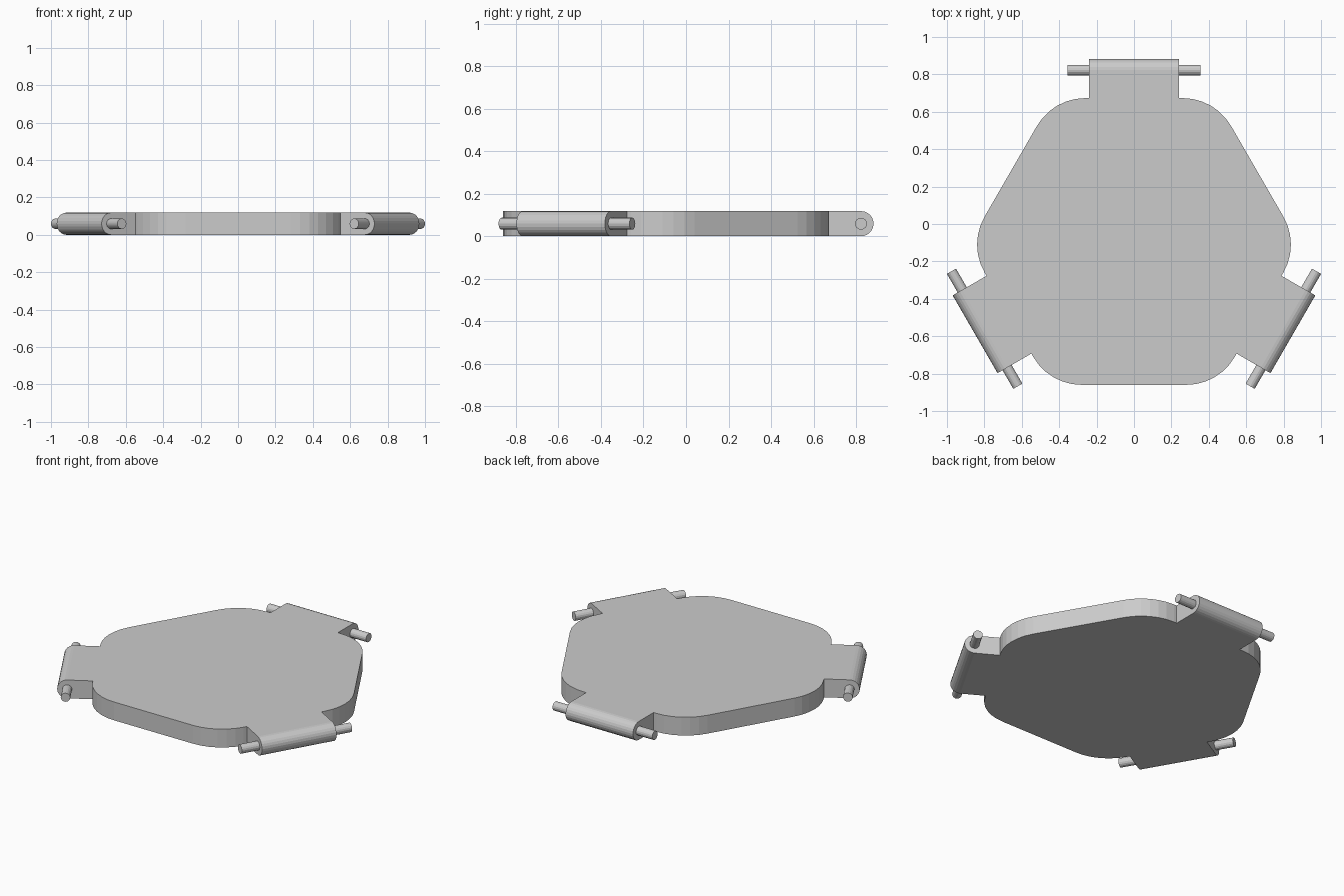
import bpy, bmesh
from math import sin, cos, pi, radians
from mathutils import Matrix, Vector

if "Cube" in bpy.data.objects:
    bpy.data.objects.remove(bpy.data.objects["Cube"])

H = 0.118          # plate thickness
CY = -0.099        # y of the threefold centre
TAB_W = 0.24       # half width of a hinge tab
PIN_R = 0.922      # distance of hinge pins from centre
TAB_END = PIN_R + H / 2
ARC_R = 0.298      # corner radius
SEG = 6


def finish(bm, name):
    bmesh.ops.recalc_face_normals(bm, faces=bm.faces[:])
    me = bpy.data.meshes.new(name)
    bm.to_mesh(me)
    bm.free()
    ob = bpy.data.objects.new(name, me)
    bpy.context.collection.objects.link(ob)
    return ob


# One third of the outline, anticlockwise: right corner, tab, left corner
arc = [(0.261 + ARC_R * cos(a), 0.474 + ARC_R * sin(a))
       for a in (radians(30 + 60 * i / SEG) for i in range(SEG + 1))]
right = arc + [(TAB_W, 0.772), (TAB_W, TAB_END)]
third = right + [(-x, y) for x, y in reversed(right)]

# Plate with three hinge tabs
bm = bmesh.new()
verts = []
for k in range(3):
    rot = Matrix.Rotation(k * 2 * pi / 3, 3, 'Z')
    for x, y in third:
        verts.append(bm.verts.new(rot @ Vector((x, y, 0)) + Vector((0, CY, 0))))
base = bm.faces.new(verts)
ext = bmesh.ops.extrude_face_region(bm, geom=[base])
bmesh.ops.translate(bm, vec=(0, 0, H),
                    verts=[v for v in ext['geom'] if isinstance(v, bmesh.types.BMVert)])

# Round the tab ends into half cylinders
centre = Vector((0, CY, 0))
ends = []
for e in bm.edges:
    a, b = e.verts
    mid = (a.co + b.co) / 2 - centre
    if abs(a.co.z - b.co.z) < 1e-5 and mid.to_2d().length > TAB_END - 0.001:
        ends.append(e)
bmesh.ops.bevel(bm, geom=ends, offset=H / 2 - 0.0002, segments=SEG,
                profile=0.5, affect='EDGES')
finish(bm, "hinged_plate")

# Hinge pins through each tab
for k in range(3):
    bm = bmesh.new()
    m = (Matrix.Translation((0, CY, H / 2)) @ Matrix.Rotation(k * 2 * pi / 3, 4, 'Z')
         @ Matrix.Translation((0, PIN_R, 0)) @ Matrix.Rotation(pi / 2, 4, 'Y'))
    bmesh.ops.create_cone(bm, cap_ends=True, segments=16, radius1=0.028,
                          radius2=0.028, depth=0.71, matrix=m)
    finish(bm, f"hinge_pin_{k + 1}")
